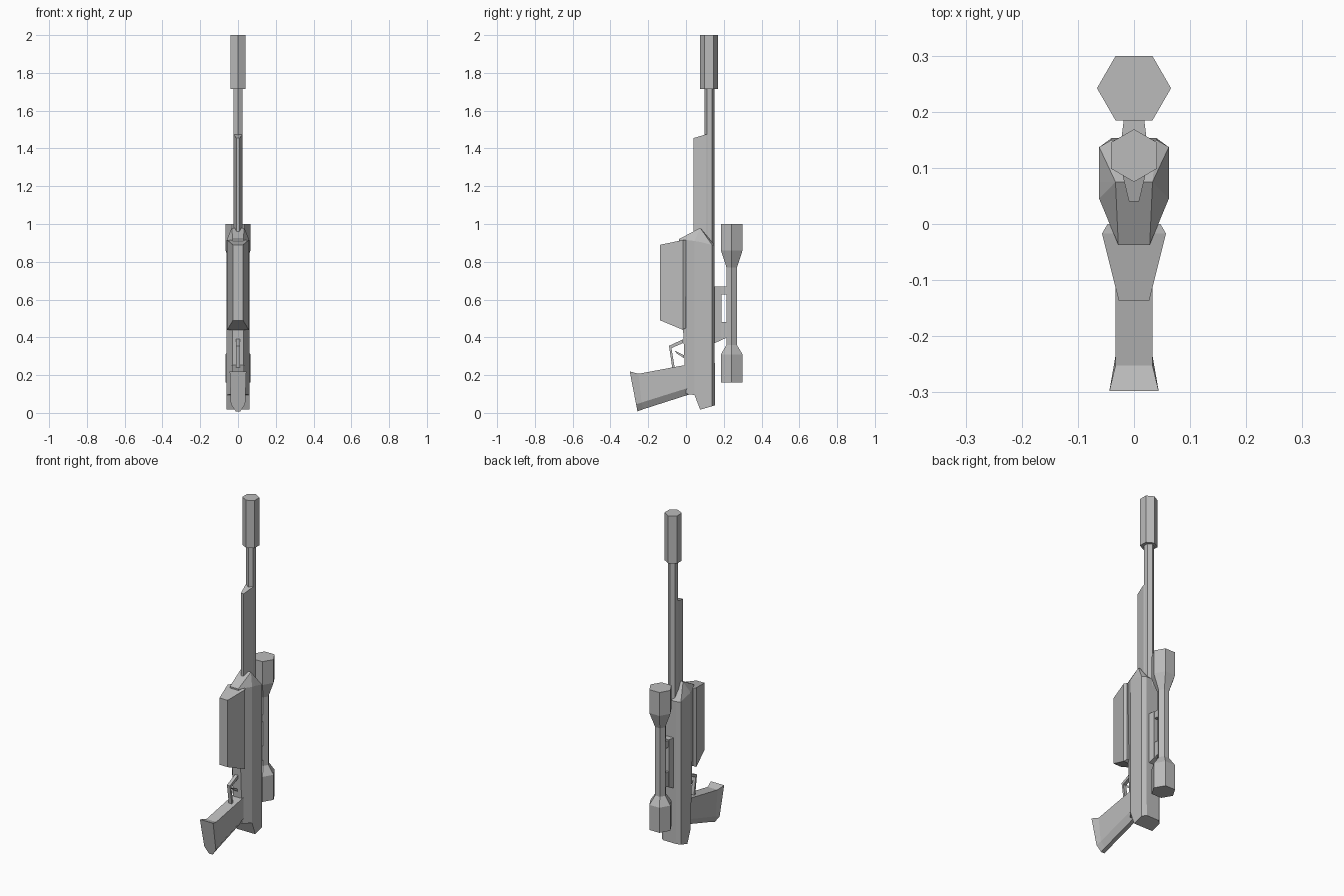
import bpy, bmesh, math

if "Cube" in bpy.data.objects:
    bpy.data.objects.remove(bpy.data.objects["Cube"], do_unlink=True)

COLOUR = (0.5, 0.5, 0.5, 1)
grey = bpy.data.materials.new("plain grey")
grey.use_nodes = True
grey.diffuse_color = COLOUR
grey.node_tree.nodes["Principled BSDF"].inputs["Base Color"].default_value = COLOUR


def finish(name, bm):
    bmesh.ops.recalc_face_normals(bm, faces=bm.faces[:])
    mesh = bpy.data.meshes.new(name)
    bm.to_mesh(mesh)
    bm.free()
    mesh.materials.append(grey)
    bpy.context.collection.objects.link(bpy.data.objects.new(name, mesh))


def mirrored(half):
    return half + [(-x, y, z) for x, y, z in reversed(half)]


def loft(name, rings):
    """Skin closed rings of equal size and close both ends with strips."""
    bm = bmesh.new()
    rows = [[bm.verts.new(p) for p in ring] for ring in rings]
    n = len(rows[0])
    for a, b in zip(rows, rows[1:]):
        for i in range(n):
            j = (i + 1) % n
            bm.faces.new((a[i], a[j], b[j], b[i]))
    for row in (rows[0], rows[-1]):
        for i in range(n // 2 - 1):
            bm.faces.new((row[i], row[i + 1], row[n - 2 - i], row[n - 1 - i]))
    finish(name, bm)


def hull(name, points):
    bm = bmesh.new()
    for p in points:
        bm.verts.new(p)
    bmesh.ops.convex_hull(bm, input=bm.verts[:])
    finish(name, bm)


def hex_tube(name, y, stations, turn=0.0):
    angles = [math.radians(turn + 60 * i) for i in range(6)]
    loft(name, [[(r * math.cos(a), y + r * math.sin(a), z) for a in angles]
                for z, r in stations])


def plate(name, profile, half_width):
    """Side profile in y, z, thickened across x."""
    bm = bmesh.new()
    face = bm.faces.new([bm.verts.new((-half_width, y, z)) for y, z in profile])
    new = bmesh.ops.extrude_face_region(bm, geom=[face])["geom"]
    bmesh.ops.translate(bm, vec=(2 * half_width, 0, 0),
                        verts=[v for v in new if isinstance(v, bmesh.types.BMVert)])
    finish(name, bm)


# Barrel and muzzle
hex_tube("muzzle", 0.122, [(1.715, 0.047), (2.0, 0.047)], 30)
hex_tube("barrel", 0.124, [(0.85, 0.027), (1.75, 0.027)], 30)

# Handguard under the barrel, with a sloping end
guard = [(0.009, 0.04, 1.455), (0.025, 0.107, 1.475), (0.022, 0.125, 1.475)]
loft("handguard", [mirrored([(x, y, 0.88) for x, y, z in guard]), mirrored(guard)])

# Receiver with a pointed stock end and a ridged upper end
butt = [(0.028, 0, 0.1), (0.062, 0.045, 0.095), (0.062, 0.075, 0.017),
        (0.062, 0.137, 0.035), (0.04, 0.153, 0.04)]
shoulder = [(0.028, -0.037, 0.92), (0.062, 0.045, 0.91), (0.062, 0.075, 0.905),
            (0.062, 0.137, 0.89), (0.04, 0.15, 0.89)]
loft("receiver", [mirrored(butt), mirrored(shoulder)])
hull("receiver_ridge", mirrored(shoulder + [(0.033, 0.075, 0.98)]))

# Magazine box
section = [(0.027, -0.137, 0.49, 0.89), (0.057, -0.017, 0.44, 0.915),
           (0.047, 0.0, 0.45, 0.915)]
loft("magazine", [mirrored([(x, y, low) for x, y, low, high in section]),
                  mirrored([(x, y, high) for x, y, low, high in section])])

# Grip, flared at its outer end and bevelled below
loft("grip", [
    mirrored([(0.044, -0.298, 0.22), (0.038, -0.264, 0.045), (0.012, -0.257, 0.008)]),
    mirrored([(0.033, -0.252, 0.207), (0.033, -0.235, 0.055), (0.012, -0.225, 0.02)]),
    mirrored([(0.033, 0.02, 0.258), (0.033, 0.02, 0.135), (0.012, 0.025, 0.1)]),
])

# Trigger and its guard
plate("trigger_guard", [(-0.09, 0.355), (-0.015, 0.39), (-0.015, 0.37),
                        (-0.077, 0.343), (-0.06, 0.24), (-0.073, 0.24)], 0.01)
plate("trigger", [(-0.06, 0.33), (-0.01, 0.305), (-0.01, 0.29), (-0.05, 0.315)], 0.005)

# Scope, rail and mounts
WIDE, SLIM = 0.066, 0.032
hex_tube("scope", 0.242, [(0.16, WIDE), (0.31, WIDE), (0.36, SLIM),
                          (0.77, SLIM), (0.86, WIDE), (1.0, WIDE)])
rail = [(0.024, 0.14), (0.018, 0.187)]
loft("scope_rail", [mirrored([(x, y, z) for (x, y), z in zip(rail, ends)])
                    for ends in ((0.365, 0.385), (0.67, 0.67))])
plate("lower_mount", [(0.17, 0.378), (0.22, 0.4), (0.22, 0.48), (0.17, 0.48)], 0.016)
plate("upper_mount", [(0.17, 0.627), (0.22, 0.627), (0.22, 0.668), (0.17, 0.668)], 0.016)
